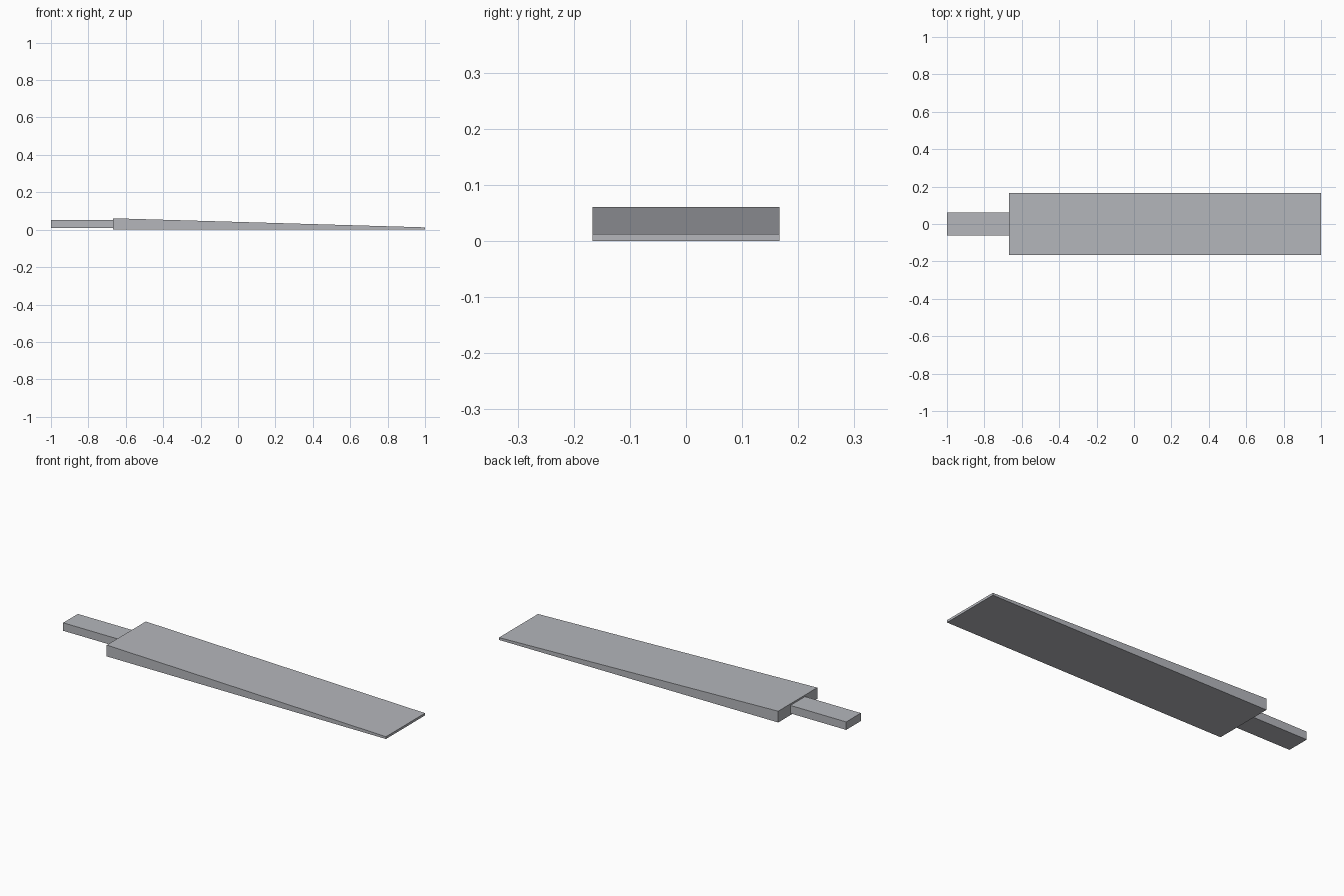
import bpy
import bmesh

cube = bpy.data.objects.get("Cube")
if cube:
    bpy.data.objects.remove(cube, do_unlink=True)

STEEL = (0.46, 0.47, 0.50, 1.0)
steel = bpy.data.materials.new("steel grey")
steel.use_nodes = True
steel.diffuse_color = STEEL
steel.node_tree.nodes["Principled BSDF"].inputs["Base Color"].default_value = STEEL


def extrude_profile(name, profile, width):
    """Extrude a side profile of (x, z) points along y, centred on y = 0."""
    bm = bmesh.new()
    face = bm.faces.new([bm.verts.new((x, -width / 2, z)) for x, z in profile])
    result = bmesh.ops.extrude_face_region(bm, geom=[face])
    moved = [v for v in result["geom"] if isinstance(v, bmesh.types.BMVert)]
    bmesh.ops.translate(bm, verts=moved, vec=(0, width, 0))
    bmesh.ops.recalc_face_normals(bm, faces=bm.faces)
    mesh = bpy.data.meshes.new(name)
    bm.to_mesh(mesh)
    bm.free()
    mesh.materials.append(steel)
    obj = bpy.data.objects.new(name, mesh)
    bpy.context.collection.objects.link(obj)
    return obj


shoulder = -0.667

# Wedge blade: flat underside, top sloping down to a thin tip
extrude_profile("wedge_blade",
                [(shoulder, 0), (1, 0), (1, 0.0125), (shoulder, 0.061)], 0.333)

# Narrow square tang behind the shoulder
extrude_profile("tang",
                [(-1, 0.0095), (shoulder, 0.0095), (shoulder, 0.0525), (-1, 0.0525)], 0.125)
